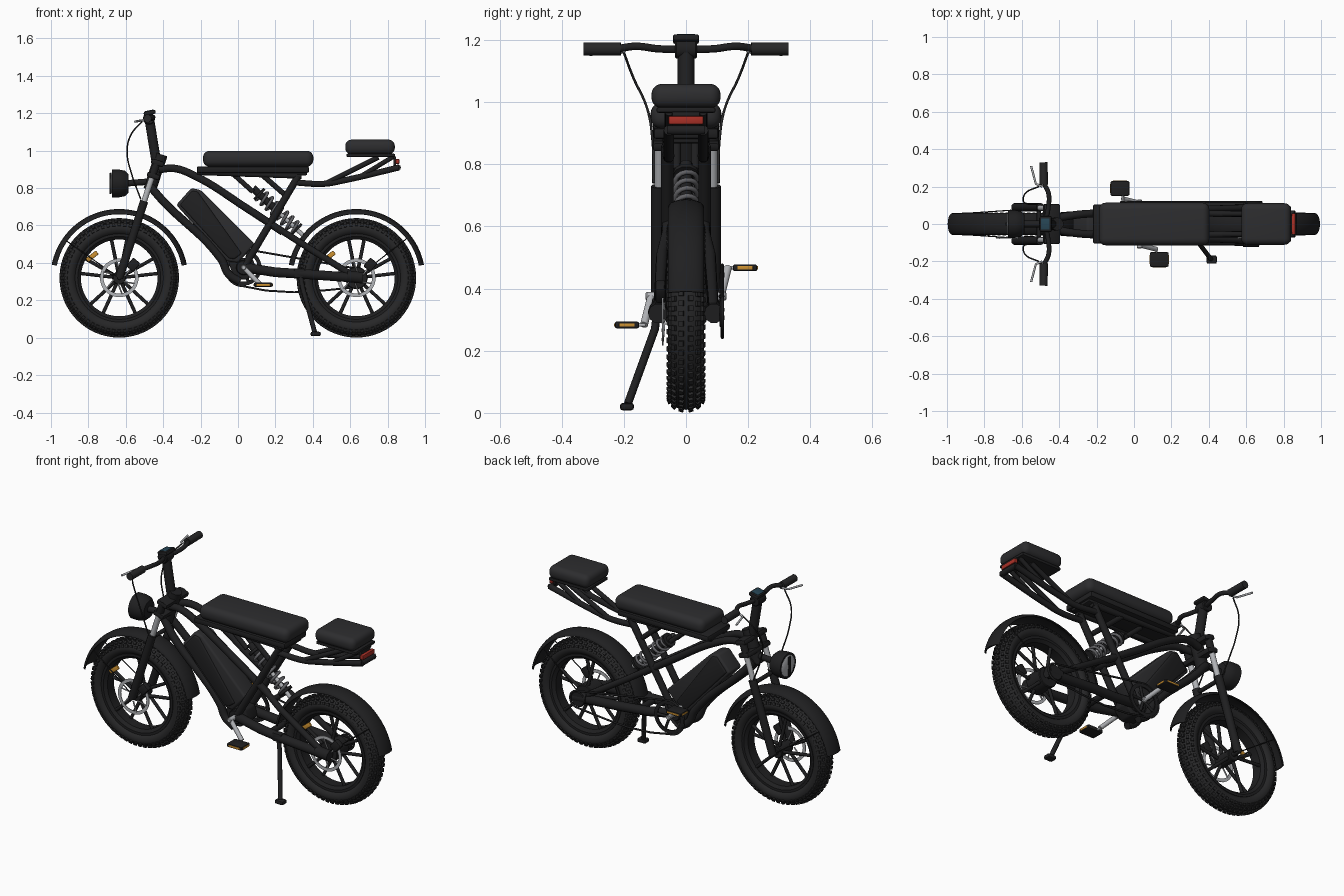
import bpy, bmesh
from math import sin, cos, pi, radians
from mathutils import Matrix, Vector

if "Cube" in bpy.data.objects:
    bpy.data.objects.remove(bpy.data.objects["Cube"])

def mat(name, c):
    m = bpy.data.materials.new(name)
    m.diffuse_color = (*c, 1)
    m.use_nodes = True
    m.node_tree.nodes["Principled BSDF"].inputs["Base Color"].default_value = m.diffuse_color
    return m

BLACK = mat("black", (0.014, 0.014, 0.015))
RUBBER = mat("rubber", (0.02, 0.02, 0.021))
PAD = mat("pad", (0.026, 0.026, 0.028))
SILVER = mat("silver", (0.45, 0.46, 0.48))
ORANGE = mat("orange", (0.6, 0.28, 0.03))
RED = mat("red", (0.4, 0.03, 0.02))
BLUE = mat("screen", (0.02, 0.06, 0.09))

def finish(name, bm, m, loc=(0, 0, 0)):
    bmesh.ops.remove_doubles(bm, verts=bm.verts, dist=1e-5)
    bmesh.ops.recalc_face_normals(bm, faces=bm.faces)
    me = bpy.data.meshes.new(name)
    bm.to_mesh(me)
    bm.free()
    o = bpy.data.objects.new(name, me)
    o.location = loc
    me.materials.append(m)
    bpy.context.collection.objects.link(o)
    return o

def bevel(o, w, seg=2):
    b = o.modifiers.new("bevel", 'BEVEL')
    b.width, b.segments, b.limit_method = w, seg, 'ANGLE'
    return o

def box(name, loc, size, m=BLACK, w=0.004, seg=2, rot=(0, 0, 0)):
    bm = bmesh.new()
    bmesh.ops.create_cube(bm, size=1, matrix=Matrix.Diagonal((*size, 1)))
    o = bevel(finish(name, bm, m, loc), w, seg)
    o.rotation_euler = rot
    return o

def plate(name, pts, y0, y1, m=BLACK, w=0.01):
    # x-z outline extruded along y
    bm = bmesh.new()
    f = bm.faces.new([bm.verts.new((x, y0, z)) for x, z in pts])
    r = bmesh.ops.extrude_face_region(bm, geom=[f])
    bmesh.ops.translate(bm, vec=(0, y1 - y0, 0), verts=[v for v in r['geom'] if isinstance(v, bmesh.types.BMVert)])
    return bevel(finish(name, bm, m), w, 3)

def lathe(name, prof, loc, m=BLACK, n=48, a0=0, a1=2 * pi):
    # closed (radius, y) profile swept about the y axis
    bm = bmesh.new()
    rings = [[bm.verts.new((r * cos(a), y, r * sin(a))) for r, y in prof]
             for a in (a0 + (a1 - a0) * i / n for i in range(n + 1))]
    k = len(prof)
    for p, q in zip(rings, rings[1:]):
        for i in range(k):
            if prof[i][0] + prof[(i + 1) % k][0] > 0:
                bm.faces.new((p[i], p[(i + 1) % k], q[(i + 1) % k], q[i]))
    if a1 - a0 < 6.2:
        bm.faces.new(rings[0])
        bm.faces.new(rings[-1])
    return finish(name, bm, m, loc)

def drum(name, loc, r, h, m=BLACK, n=32):
    return lathe(name, [(0, -h), (r - .004, -h), (r, -h + .004), (r, h - .004), (r - .004, h), (0, h)], loc, m, n)

def tube(name, pts, r, m=BLACK, smooth=False, cyclic=False):
    cu = bpy.data.curves.new(name, 'CURVE')
    cu.dimensions, cu.bevel_depth, cu.bevel_resolution, cu.use_fill_caps = '3D', r, 3, True
    s = cu.splines.new('BEZIER' if smooth else 'POLY')
    P = s.bezier_points if smooth else s.points
    P.add(len(pts) - 1)
    for p, c in zip(P, pts):
        if smooth:
            p.co, p.handle_left_type, p.handle_right_type = c, 'AUTO', 'AUTO'
        else:
            p.co = (*c, 1)
    s.use_cyclic_u = cyclic
    s.resolution_u = 8
    o = bpy.data.objects.new(name, cu)
    cu.materials.append(m)
    bpy.context.collection.objects.link(o)
    return o

def pair(name, pts, r, m=BLACK, smooth=False):
    for s, side in ((-1, "left"), (1, "right")):
        tube(f"{name}_{side}", [(x, s * y, z) for x, y, z in pts], r, m, smooth)

# wheels with tread, spokes, disc, reflector and fender
FX, RX, WZ = -0.635, 0.633, 0.32
for nm, wx in (("front", FX), ("rear", RX)):
    c = (wx, 0, WZ)
    ring = [2 * pi * i / 20 for i in range(20)]
    lathe(nm + "_tire", [(.266 + .044 * cos(t), .058 * sin(t)) for t in ring], c, RUBBER, 72)
    lathe(nm + "_rim", [(.205, -.03), (.222, -.045), (.236, -.045), (.236, .045), (.222, .045), (.205, .03)], c, BLACK, 64)
    bm = bmesh.new()
    for j, t in enumerate((-68, -42, -15, 15, 42, 68)):
        t = radians(t)
        for i in range(60):
            a = 2 * pi * (i + .5 * (j % 2)) / 60
            M = (Matrix.Rotation(-a, 4, 'Y') @ Matrix.Translation((.266 + .046 * cos(t), .057 * sin(t), 0))
                 @ Matrix.Rotation(t, 4, 'Z') @ Matrix.Diagonal((.014, .015, .017, 1)))
            bmesh.ops.create_cube(bm, size=1, matrix=M)
    finish(nm + "_tread", bm, RUBBER, c)
    drum(nm + "_hub", c, .036 if nm == "front" else .06, .055)
    drum(nm + "_axle", c, .013, .11, BLACK, 16)
    for i in range(10):
        a = 2 * pi * (i // 2) / 5 + pi / 2 + (.2 if i % 2 else -.2)
        y = .022 if i % 2 else -.022
        tube(f"{nm}_spoke_{i}", [(wx + r * cos(a), k, WZ + r * sin(a)) for r, k in ((.02, y * 1.6), (.215, y))], .0095)
    lathe(nm + "_brake_disc", [(.084, -.077), (.103, -.077), (.103, -.073), (.084, -.073)], c, SILVER)
    for i in range(6):
        a = i * pi / 3 + .3
        tube(f"{nm}_disc_arm_{i}", [(wx + .03 * cos(a), -.07, WZ + .03 * sin(a)),
                                    (wx + .09 * cos(a + .4), -.075, WZ + .09 * sin(a + .4))], .004, SILVER)
    box(nm + "_reflector", (wx - .145, -.052, WZ + .115), (.07, .012, .025), ORANGE, rot=(0, radians(-38), 0))
    box(nm + "_caliper", (wx + .075, -.082, WZ + .07), (.05, .035, .06), BLACK, .008, rot=(0, .7, 0))
    # curved fender shell
    th = [radians(-90 + 180 * i / 10) for i in range(11)]
    prof = [(.342 + .026 * cos(t), .058 * sin(t)) for t in th] + [(.340 + .02 * cos(t), .053 * sin(t)) for t in th[::-1]]
    lathe(nm + "_fender", prof, c, BLACK, 48, radians(11), radians(169))
    b = radians(145 if nm == "front" else 38)
    pair(nm + "_fender_stay", [(wx, .075, WZ), (wx + .345 * cos(b), .056, WZ + .345 * sin(b))], .003)

# fork, clamps, head tube and stem
def fork(z):
    return -.43 - .205 * (.95 - z) / .63
pair("fork_stanchion", [(fork(.94), .086, .94), (fork(.6), .086, .6)], .016, SILVER)
pair("fork_lower", [(fork(.73), .09, .73), (fork(.32), .09, .32)], .023)
pair("fork_collar", [(fork(.95), .086, .95), (fork(.87), .086, .87)], .021)
for nm, z in (("upper", .935), ("lower", .865)):
    box(nm + "_fork_clamp", (fork(z) + .005, 0, z), (.07, .215, .03), BLACK, .01, rot=(0, .31, 0))
tube("head_tube", [(fork(.98) + .01, 0, .98), (fork(.79) + .01, 0, .79)], .036)
tube("stem", [(-.435, 0, .93), (-.476, 0, 1.18)], .027)
drum("stem_clamp", (-.476, 0, 1.172), .032, .035)
tube("fender_bridge", [(fork(.71), -.09, .71), (fork(.71), .09, .71)], .012)

# handlebar, grips, levers and cables
pair("handlebar", [(-.476, 0, 1.17), (-.458, .09, 1.172), (-.456, .16, 1.18), (-.48, .22, 1.173), (-.483, .32, 1.172)], .0125, BLACK, True)
pair("grip", [(-.482, .21, 1.172), (-.484, .33, 1.172)], .022, RUBBER)
pair("brake_lever", [(-.49, .2, 1.165), (-.525, .215, 1.16), (-.55, .31, 1.155)], .006, SILVER)
pair("brake_cable", [(-.51, .2, 1.16), (-.575, .17, 1.08), (-.592, .125, .98), (-.57, .108, .88), (-.52, .105, .74)], .004, RUBBER, True)
box("display_body", (-.472, 0, 1.203), (.065, .085, .022), BLACK, .008, rot=(0, -.2, 0))
box("display_screen", (-.474, 0, 1.213), (.045, .06, .006), BLUE, .002, rot=(0, -.2, 0))

# headlight
def facing(o):
    o.rotation_euler = (0, 0, pi / 2)
facing(lathe("headlight", [(0, -.05), (.05, -.05), (.068, -.03), (.074, 0), (.074, .038), (.062, .038), (.06, .03), (0, .03)], (-.635, 0, .825), BLACK, 40))
facing(lathe("headlight_lens", [(0, .02), (.061, .02), (.061, .038), (.05, .044), (0, .047)], (-.635, 0, .825), SILVER, 40))
box("headlight_bar", (-.683, 0, .825), (.008, .02, .115), BLACK, .003)
tube("headlight_bracket", [(-.6, 0, .825), (-.47, 0, .835)], .018)

# frame tubes
pair("top_tube", [(-.42, .03, .9), (-.34, .045, .905), (-.24, .055, .87), (.05, .055, .69), (.24, .058, .565)], .021, BLACK, True)
pair("swingarm_upper", [(.19, .055, .60), (.33, .078, .51), (RX, .088, WZ)], .018)
pair("swingarm_lower", [(.04, .06, .375), (.2, .075, .35), (.36, .088, .34), (RX, .09, WZ)], .027)
pair("dropout", [(RX - .05, .09, WZ + .008), (RX + .035, .09, WZ)], .032)
tube("swingarm_bridge", [(.28, -.07, .545), (.28, .07, .545)], .016)
tube("lower_bridge", [(.26, -.08, .345), (.26, .08, .345)], .018)
pair("down_tube", [(-.47, .025, .81), (-.4, .04, .73), (-.09, .045, .42), (-.05, .045, .34), (.01, .045, .3)], .022, BLACK, True)
pair("seat_tube", [(.32, .06, .86), (.04, .06, .39)], .02)
pair("seat_brace", [(.13, .055, .87), (.25, .055, .765)], .015)
pair("shock_brace", [(-.02, .03, .87), (.08, .03, .78)], .014)
pair("seat_rail", [(-.22, .06, .885), (.34, .06, .865)], .016)
drum("bottom_bracket", (.03, 0, .375), .04, .075)
plate("motor_cover", [(-.05, .4), (.0, .43), (.08, .42), (.1, .36), (.05, .31), (-.02, .31)], -.05, .05)

# battery pack
plate("battery", [(-.33, .71), (-.25, .8), (-.2, .79), (.09, .5), (.0, .4), (-.06, .41)], -.058, .058, PAD, .012)
plate("battery_cover", [(-.31, .71), (-.245, .785), (-.215, .78), (.02, .45), (-.02, .42), (-.05, .425)], -.066, .066, BLACK, .008)

# rear shock and coil spring
A, B = Vector((.08, 0, .80)), Vector((.345, 0, .55))
d = (B - A).normalized()
v = Vector((d.z, 0, -d.x))
tube("shock_body", [A, A.lerp(B, .55)], .021)
tube("shock_rod", [A, B], .012, SILVER)
N = 7 * 14
tube("shock_spring", [A.lerp(B, .15 + .72 * i / N) + .035 * (v * cos(2 * pi * i / 14) + Vector((0, sin(2 * pi * i / 14), 0)))
                      for i in range(N + 1)], .008, mat("spring", (.12, .12, .13)))
for i, t in enumerate((.13, .88)):
    tube(f"spring_seat_{i}", [A.lerp(B, t - .02), A.lerp(B, t + .02)], .042)

# seats, rack and tail light
box("seat", (.108, 0, .957), (.59, .228, .085), PAD, .036, 5)
box("seat_base", (.08, 0, .899), (.6, .21, .035), BLACK, .01)
box("seat_pan", (.17, 0, .88), (.4, .15, .025), BLACK, .008)
box("rear_seat", (.706, 0, 1.02), (.265, .222, .078), PAD, .033, 5)
box("rear_seat_base", (.71, 0, .975), (.26, .19, .018), BLACK, .006)
pair("rack_rail", [(.3, .06, .83), (.46, .055, .823), (.56, .055, .84), (.86, .055, .91)], .017, BLACK, True)
pair("rack_strut", [(.47, .055, .825), (.62, .055, .9), (.75, .055, .965)], .014)
pair("rack_rear_strut", [(.66, .055, .865), (.83, .055, .968)], .013)
tube("rack_cross_bar", [(.855, -.06, .91), (.855, .06, .91)], .016)
box("tail_light", (.853, 0, .942), (.02, .112, .026), RED, .004)
box("tail_light_mount", (.838, 0, .945), (.015, .09, .05), BLACK)

# chainring, chain, cranks and pedals
CX, CZ = .03, .375
lathe("chainring", [(.075, .112), (.096, .112), (.096, .12), (.075, .12)], (CX, 0, CZ), BLACK)
for i in range(5):
    a = 2 * pi * i / 5
    tube(f"chainring_arm_{i}", [(CX, .112, CZ), (CX + .08 * cos(a), .116, CZ + .08 * sin(a))], .008)
drum("rear_sprocket", (RX, .113, WZ), .045, .005)
arc = [(CX + .1 * cos(a), .117, CZ + .1 * sin(a)) for a in (pi / 2 + pi * i / 16 for i in range(17))]
arc += [(.15, .117, .252), (.3, .117, .243), (.45, .117, .252)]
arc += [(RX + .05 * cos(a), .117, WZ + .05 * sin(a)) for a in (-pi / 2 + pi * i / 12 for i in range(13))]
tube("chain", arc, .0055, BLACK, False, True)
drum("crank_axle", (CX, 0, CZ), .014, .13, SILVER, 16)
for s, side in ((-1, "left"), (1, "right")):
    px, pz = CX - s * .09, CZ + s * .092
    tube("crank_" + side, [(CX, s * .112, CZ), (px, s * .135, pz)], .013, SILVER)
    tube("pedal_pin_" + side, [(px, s * .13, pz), (px, s * .22, pz)], .006, SILVER)
    box("pedal_" + side, (px - s * .015, s * .19, pz), (.1, .078, .022), BLACK, .006)
    for k in (-1, 1):
        box(f"pedal_reflector_{side}_{k}", (px - s * .015 + k * .05, s * .19, pz), (.004, .05, .011), ORANGE, .001)
    box("pedal_marker_" + side, (px - s * .015, s * .23, pz), (.075, .003, .011), ORANGE, .001)

# kickstand
tube("kickstand", [(.33, -.09, .35), (.345, -.1, .27), (.41, -.187, .03)], .013)
box("kickstand_foot", (.415, -.19, .02), (.055, .045, .024), BLACK, .009)
box("kickstand_mount", (.33, -.09, .345), (.06, .04, .05), BLACK, .008)

# convert curves and shade smooth
bpy.ops.object.select_all(action='SELECT')
bpy.context.view_layer.objects.active = bpy.data.objects["seat"]
bpy.ops.object.convert(target='MESH')
bpy.ops.object.shade_smooth_by_angle(angle=radians(38))
